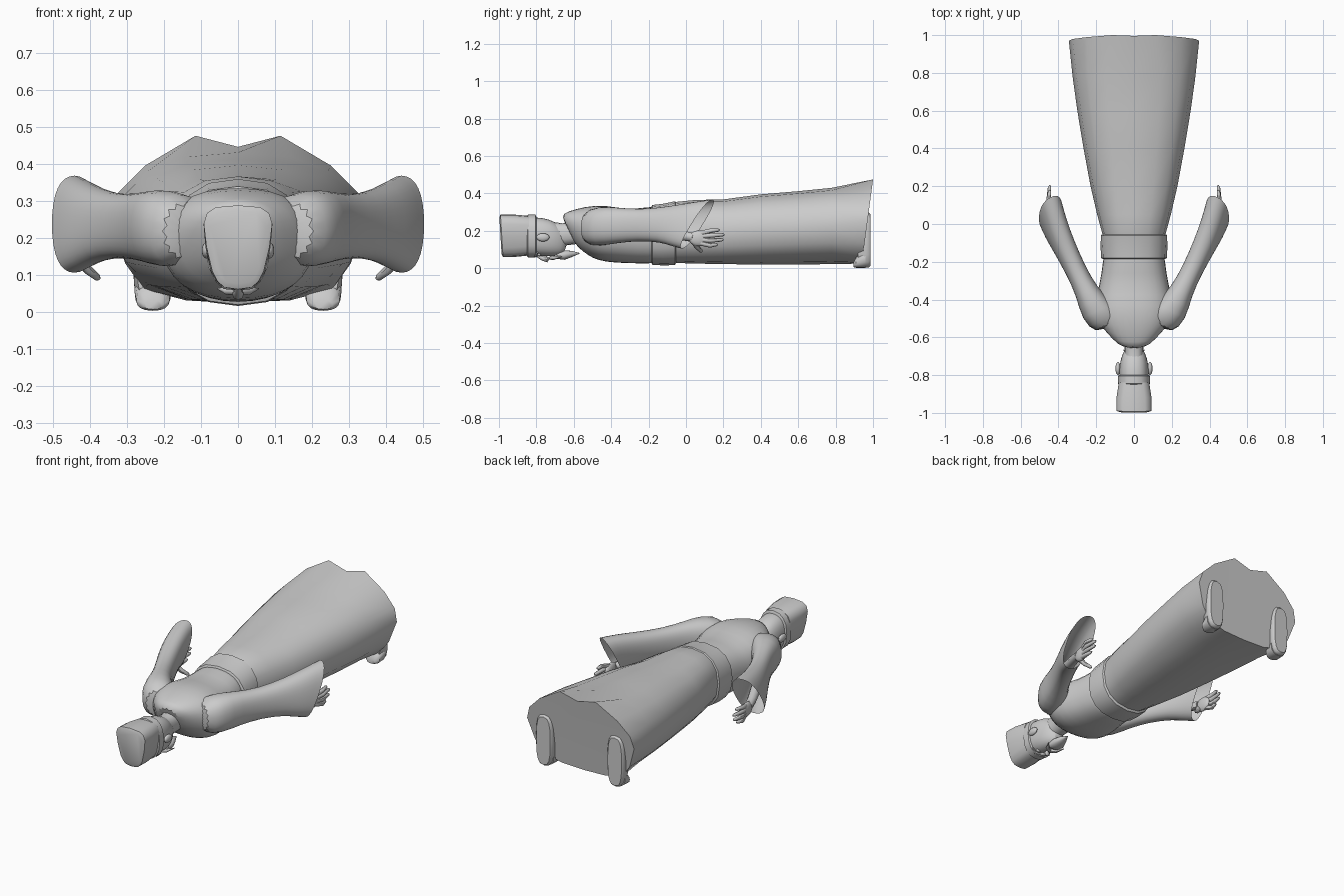
import bpy, bmesh
from math import sin, cos, pi, radians
from mathutils import Vector

if "Cube" in bpy.data.objects:
    bpy.data.objects.remove(bpy.data.objects["Cube"], do_unlink=True)

SIDES = 16


def spow(v, p):
    return (abs(v) ** p) * (1 if v >= 0 else -1)


def ring(y, hw, zb, zt, slant=0, taper=0, power=2.4, cx=0):
    """Rounded section across the body, starting at its top."""
    pts = []
    for i in range(SIDES):
        a = 2 * pi * i / SIDES
        sx, sz = spow(sin(a), 2 / power), spow(cos(a), 2 / power)
        dz = sz * (zt - zb) / 2
        pts.append(Vector((cx + hw * sx * (1 + taper * sz), y + slant * dz, (zt + zb) / 2 + dz)))
    return pts


def arm_ring(c, rx, rz, slant=0):
    """Section square to the arm, which swings outward in plan."""
    pts = []
    for i in range(SIDES):
        a = 2 * pi * i / SIDES
        u, dz = rx * spow(sin(a), 0.85), rz * spow(cos(a), 0.85)
        pts.append(Vector((c[0] + 0.89 * u, c[1] - 0.45 * u + slant * dz, c[2] + dz)))
    return pts


def finish(name, bm, subdiv=0, mirror=False, angle=45):
    bmesh.ops.recalc_face_normals(bm, faces=bm.faces)
    me = bpy.data.meshes.new(name)
    bm.to_mesh(me)
    bm.free()
    ob = bpy.data.objects.new(name, me)
    bpy.context.collection.objects.link(ob)
    bpy.ops.object.select_all(action='DESELECT')
    ob.select_set(True)
    bpy.context.view_layer.objects.active = ob
    bpy.ops.object.shade_smooth_by_angle(angle=radians(angle))
    if mirror:
        ob.modifiers.new("Mirror", 'MIRROR').use_mirror_merge = False
    if subdiv:
        s = ob.modifiers.new("Subdivision", 'SUBSURF')
        s.levels = s.render_levels = subdiv
    return ob


def loft(name, rings, start=True, end=True, **kw):
    bm = bmesh.new()
    loops = [[bm.verts.new(p) for p in r] for r in rings]
    for a, b in zip(loops, loops[1:]):
        for i in range(len(a)):
            j = (i + 1) % len(a)
            bm.faces.new((a[i], a[j], b[j], b[i]))
    if start:
        bm.faces.new(loops[0])
    if end:
        bm.faces.new(loops[-1])
    return finish(name, bm, **kw)


def tube(name, points, radii, **kw):
    """Tapered limb through a few points."""
    pts = [Vector(p) for p in points]
    rings = []
    for k, p in enumerate(pts):
        d = pts[min(k + 1, len(pts) - 1)] - pts[max(k - 1, 0)]
        q = d.to_track_quat('Z', 'Y')
        rings.append([p + q @ Vector((radii[k] * cos(i * pi / 4), radii[k] * sin(i * pi / 4), 0))
                      for i in range(8)])
    return loft(name, rings, **kw)


def ball(name, centre, size, **kw):
    bm = bmesh.new()
    bmesh.ops.create_uvsphere(bm, u_segments=16, v_segments=10, radius=1)
    for v in bm.verts:
        v.co = Vector(centre) + v.co * Vector(size)
    return finish(name, bm, **kw)


# Robe skirt with a jagged, slanting hem
half_hem = [(0, .445), (.115, .475), (.25, .395), (.325, .32), (.345, .25),
            (.305, .13), (.255, .06), (.14, .03), (0, .025)]
outline = half_hem + [(-x, z) for x, z in half_hem[-2:0:-1]]
hem = [Vector((x, .94 + .06 * (z - .025) / .45, z)) for x, z in outline]
middle = Vector((0, .965, .23))
inner = [middle + (p - middle) * 0.5 for p in hem]
loft("robe_skirt", [
    ring(-.1, .16, .03, .34), ring(-.05, .168, .028, .355), ring(.05, .195, .025, .365),
    ring(.2, .23, .022, .368), ring(.4, .267, .02, .395), ring(.6, .3, .02, .412),
    ring(.78, .325, .022, .43), hem, inner])

# Sash around the waist
loft("sash", [
    ring(-.185, .165, .028, .33), ring(-.18, .174, .018, .338), ring(-.12, .177, .015, .345),
    ring(-.06, .175, .017, .358), ring(-.052, .165, .028, .35)])

# Upper body and slanting collar
loft("torso", [
    ring(-.635, .075, .125, .285, -.5), ring(-.59, .125, .085, .305, -.4),
    ring(-.52, .2, .05, .333, -.15), ring(-.43, .215, .03, .342),
    ring(-.32, .185, .024, .315), ring(-.2, .166, .022, .33), ring(-.1, .16, .025, .34)],
    subdiv=1)

# Wide sleeves, open at the wrist
loft("sleeves", [
    arm_ring((.12, -.55, .215), .09, .09), arm_ring((.195, -.46, .225), .095, .11),
    arm_ring((.25, -.36, .23), .06, .095), arm_ring((.31, -.24, .23), .056, .085),
    arm_ring((.375, -.11, .235), .063, .098, .25), arm_ring((.415, -.02, .235), .068, .12, .45),
    arm_ring((.442, .06, .236), .07, .134, .62)],
    end=False, subdiv=1, mirror=True)

# Forearms, hands and fingers
tube("forearms", [(.36, -.14, .2), (.41, -.02, .175), (.43, .04, .165)], [.03, .026, .024],
     mirror=True)
ball("palms", (.435, .07, .16), (.018, .055, .042), mirror=True)
for n, (zf, reach) in enumerate([(.2, .18), (.175, .205), (.148, .2), (.122, .17)]):
    tube(f"finger_{n + 1}",
         [(.437, .08, .16 + (zf - .16) * .7), (.452, .13, zf), (.447, reach - .01, zf + .004),
          (.445, reach, zf + .004)], [.013, .012, .009, .004], mirror=True)
tube("thumbs", [(.43, .04, .145), (.405, .06, .112), (.38, .08, .092), (.375, .085, .088)],
     [.016, .013, .01, .004], mirror=True)

# Shoes, soles facing backwards
loft("shoes", [
    ring(.92, .042, .012, .28, power=3, cx=.23), ring(.955, .053, .004, .297, power=3, cx=.23),
    ring(.975, .054, .003, .3, power=3, cx=.23), ring(.986, .045, .012, .29, power=3, cx=.23)],
    mirror=True)
loft("shoe_toes", [
    ring(.895, .025, .006, .03, cx=.23), ring(.91, .045, .002, .06, cx=.23),
    ring(.96, .05, .002, .11, cx=.23)], mirror=True)

# Neck and head
loft("neck", [
    ring(-.73, .052, .11, .25), ring(-.66, .05, .12, .24), ring(-.58, .06, .13, .26)])
loft("head", [
    ring(-.88, .07, .085, .26), ring(-.83, .078, .07, .275), ring(-.77, .08, .063, .272),
    ring(-.71, .072, .062, .255, .1), ring(-.66, .048, .068, .2, .25),
    ring(-.64, .025, .08, .15, .25)], subdiv=1)
ball("ears", (.085, -.765, .165), (.013, .035, .022), mirror=True)
ball("eyes", (.03, -.785, .073), (.015, .009, .009), mirror=True)
tube("brows", [(.008, -.8, .064), (.035, -.806, .068), (.06, -.795, .085)],
     [.006, .008, .004], mirror=True)
tube("nose", [(0, -.8, .07), (0, -.77, .053), (0, -.745, .047), (0, -.737, .06)],
     [.007, .011, .016, .012])

# Moustache and pointed beard
tube("moustache", [(0, -.722, .055), (.03, -.705, .055), (.055, -.665, .062)],
     [.011, .01, .002], mirror=True)
loft("beard", [
    ring(-.69, .035, .05, .085), ring(-.65, .04, .045, .095),
    ring(-.61, .025, .06, .093), ring(-.57, .003, .077, .082)])

# Flared hat with a band
loft("hat", [
    ring(-.84, .08, .068, .28, 0, .12, 3), ring(-.92, .088, .06, .287, 0, .2, 3.2),
    ring(-.985, .085, .06, .287, -.06, .25, 3.4), ring(-.992, .07, .075, .272, -.06, .25, 3.4)])
loft("hat_band", [
    ring(-.85, .08, .066, .28), ring(-.845, .086, .058, .287),
    ring(-.805, .086, .058, .286), ring(-.8, .078, .068, .276)])
